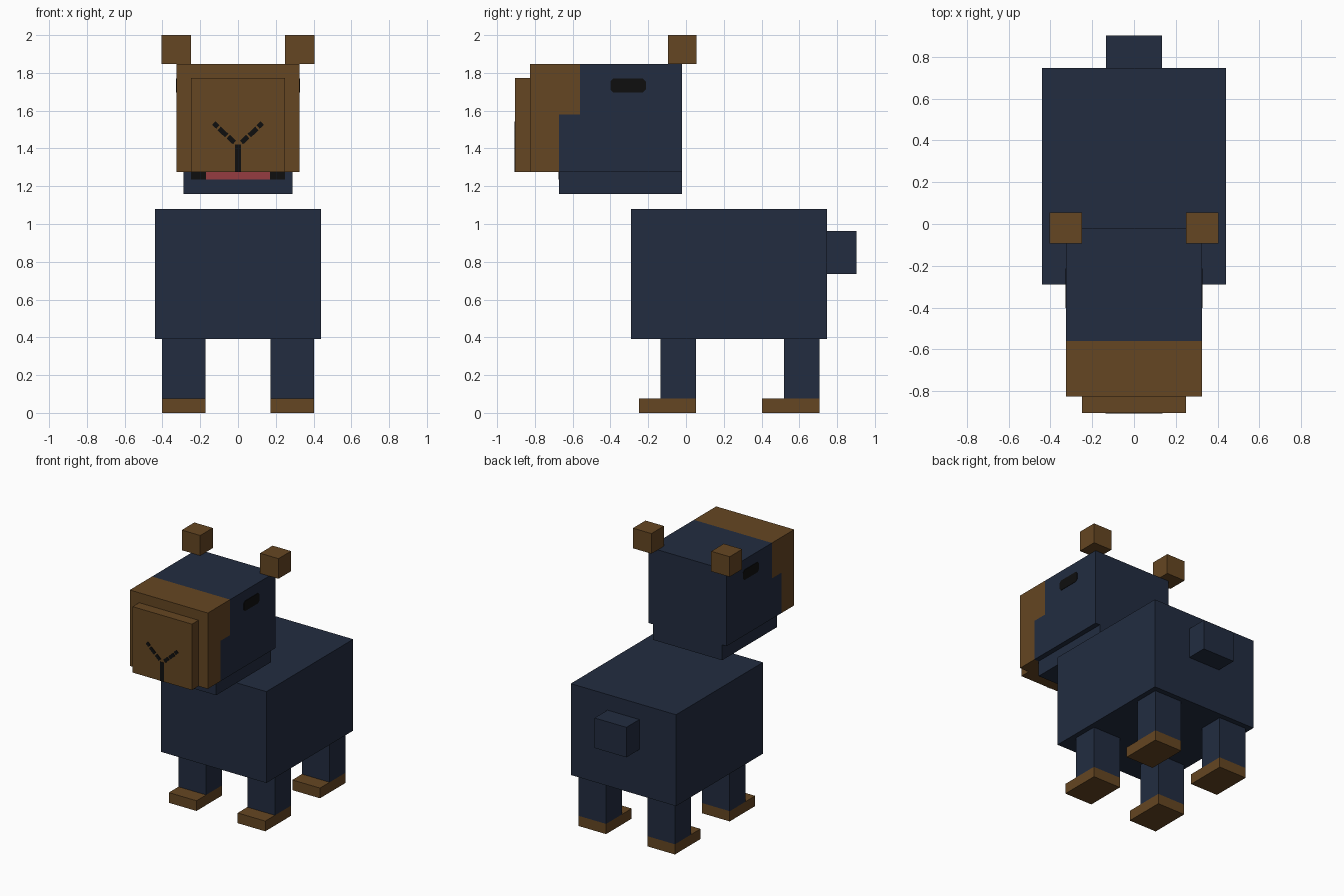
import bpy, bmesh, math
from mathutils import Vector, Matrix

cube = bpy.data.objects.get("Cube")
if cube:
    bpy.data.objects.remove(cube, do_unlink=True)


def material(name, rgb):
    m = bpy.data.materials.new(name)
    m.use_nodes = True
    m.diffuse_color = (*rgb, 1)
    m.node_tree.nodes["Principled BSDF"].inputs["Base Color"].default_value = (*rgb, 1)
    return m


NAVY = material("navy fur", (0.0160, 0.0252, 0.0513))
BROWN = material("brown fur", (0.130, 0.0612, 0.0160))
RED = material("red mouth", (0.305, 0.045, 0.053))
BLACK = material("black", (0.0048, 0.0048, 0.0048))


def finish(name, bm, *mats):
    bmesh.ops.recalc_face_normals(bm, faces=bm.faces)
    me = bpy.data.meshes.new(name)
    bm.to_mesh(me)
    bm.free()
    for m in mats:
        me.materials.append(m)
    ob = bpy.data.objects.new(name, me)
    bpy.context.collection.objects.link(ob)
    return ob


def box_bm(x, y, z):
    """Box from (min, max) ranges on each axis."""
    lo, hi = Vector((x[0], y[0], z[0])), Vector((x[1], y[1], z[1]))
    bm = bmesh.new()
    bmesh.ops.create_cube(bm, size=1, matrix=Matrix.Translation((lo + hi) / 2)
                          @ Matrix.Diagonal((*(hi - lo), 1)))
    return bm


def box(name, x, y, z, mat):
    return finish(name, box_bm(x, y, z), mat)


def pair(x, s):
    """Mirror an x range to side s."""
    return (x[0], x[1]) if s > 0 else (-x[1], -x[0])


# Torso and tail
box("body", (-0.44, 0.44), (-0.29, 0.747), (0.39, 1.08), NAVY)
box("tail", (-0.133, 0.133), (0.747, 0.902), (0.735, 0.962), NAVY)

# Head, with the brown face mask cut into its faces
bm = box_bm((-0.326, 0.326), (-0.826, -0.02), (1.275, 1.848))
for co, no in (((0, -0.56, 0), (0, 1, 0)), ((0, -0.672, 0), (0, 1, 0)),
               ((0, 0, 1.58), (0, 0, 1))):
    bmesh.ops.bisect_plane(bm, geom=bm.verts[:] + bm.edges[:] + bm.faces[:],
                           plane_co=co, plane_no=no)
for f in bm.faces:
    c = f.calc_center_median()
    f.material_index = 1 if c.y < (-0.56 if c.z > 1.58 else -0.672) else 0
finish("head", bm, NAVY, BROWN)

# Snout, jaw and open mouth
box("snout", (-0.248, 0.248), (-0.904, -0.826), (1.275, 1.773), BROWN)
box("jaw", (-0.288, 0.288), (-0.672, -0.02), (1.158, 1.275), NAVY)
box("mouth", (-0.17, 0.17), (-0.676, -0.67), (1.235, 1.275), RED)

# Vertical nose line
FRONT = (-0.907, -0.902)
box("nose_line", (-0.016, 0.016), FRONT, (1.275, 1.42), BLACK)

for s, side in ((1, "left"), (-1, "right")):
    box(f"{side}_mouth_corner", pair((0.17, 0.25), s), (-0.676, -0.67), (1.235, 1.275), BLACK)
    box(f"{side}_ear", pair((0.25, 0.404), s), (-0.094, 0.056), (1.848, 2.0), BROWN)

    # Broken diagonal nose marks: distance out, height, length
    for i, (x, z, length) in enumerate(((0.035, 1.447, 0.045), (0.08, 1.487, 0.055),
                                        (0.117, 1.524, 0.03))):
        mark = box(f"{side}_nose_mark_{i + 1}", (-length / 2, length / 2),
                   (-0.0025, 0.0025), (-0.013, 0.013), BLACK)
        mark.location = (s * x, -0.9045, z)
        mark.rotation_euler.y = -s * math.radians(43)

    # Eye plate with clipped corners
    bm = bmesh.new()
    verts = []
    for sy, sz in ((1, 1), (-1, 1), (-1, -1), (1, -1)):
        corner = [(0.094, 0.022), (0.078, 0.038)]
        if sy * sz < 0:
            corner.reverse()
        verts += [bm.verts.new((s * 0.324, -0.307 + sy * a, 1.733 + sz * b)) for a, b in corner]
    face = bm.faces.new(verts)
    ext = bmesh.ops.extrude_face_region(bm, geom=[face])
    bmesh.ops.translate(bm, vec=(s * 0.005, 0, 0),
                        verts=[v for v in ext["geom"] if isinstance(v, bmesh.types.BMVert)])
    finish(f"{side}_eye", bm, BLACK)

    # Legs and feet
    for end, y0, toe, y1 in (("front", -0.135, -0.25, 0.054), ("back", 0.518, 0.403, 0.708)):
        x = pair((0.172, 0.403), s)
        box(f"{end}_{side}_leg", x, (y0, y1), (0.077, 0.39), NAVY)
        box(f"{end}_{side}_foot", x, (toe, y1), (0, 0.077), BROWN)
